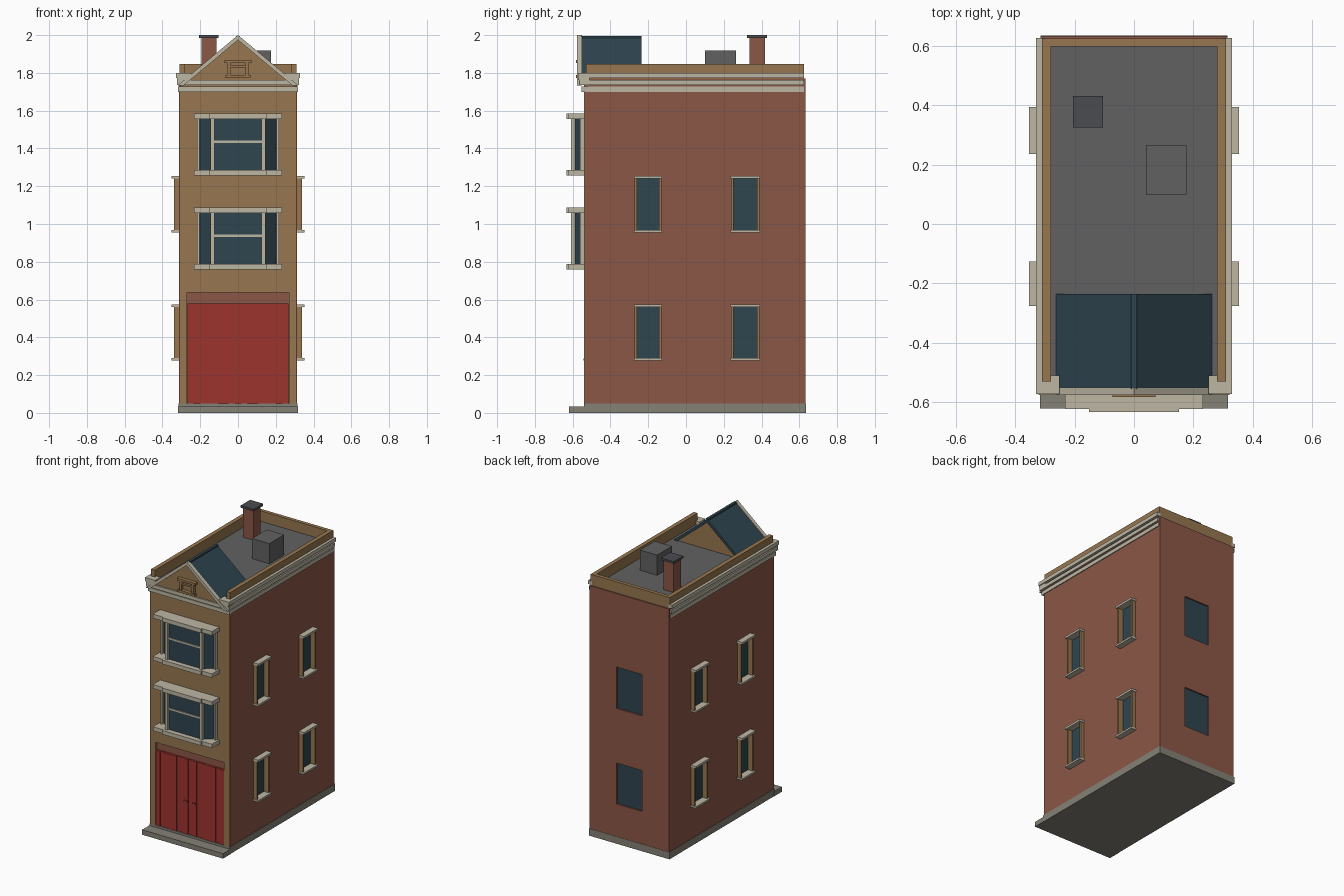
import bpy, bmesh

cube = bpy.data.objects.get("Cube")
if cube:
    bpy.data.objects.remove(cube, do_unlink=True)


def material(name, rgb):
    m = bpy.data.materials.new(name)
    m.use_nodes = True
    m.diffuse_color = (*rgb, 1)
    m.node_tree.nodes["Principled BSDF"].inputs["Base Color"].default_value = (*rgb, 1)
    return m


brick = material("brick", (0.26, 0.095, 0.062))
tan = material("tan plaster", (0.31, 0.185, 0.08))
cream = material("cream stone", (0.51, 0.47, 0.37))
stone = material("grey stone", (0.23, 0.22, 0.18))
grey = material("roof grey", (0.12, 0.12, 0.12))
dark = material("dark cap", (0.07, 0.072, 0.08))
slate = material("slate blue", (0.028, 0.058, 0.078))
red = material("door red", (0.34, 0.033, 0.028))


def finish(name, bm, mat):
    bmesh.ops.recalc_face_normals(bm, faces=bm.faces)
    me = bpy.data.meshes.new(name)
    bm.to_mesh(me)
    bm.free()
    me.materials.append(mat)
    ob = bpy.data.objects.new(name, me)
    bpy.context.collection.objects.link(ob)
    return ob


def add_box(bm, x, y, z):
    verts = bmesh.ops.create_cube(bm, size=1)["verts"]
    for v in verts:
        v.co = [r[0] if c < 0 else r[1] for c, r in zip(v.co, (x, y, z))]


def boxes(name, mat, *ranges):
    bm = bmesh.new()
    for r in ranges:
        add_box(bm, *r)
    return finish(name, bm, mat)


def prism(name, mat, pts, a, b, upright=False):
    """Extrude a profile: xy along z, or xz along y when upright."""
    bm = bmesh.new()
    place = (lambda p, t: (p[0], t, p[1])) if upright else (lambda p, t: (p[0], p[1], t))
    face = bm.faces.new([bm.verts.new(place(p, a)) for p in pts])
    ext = bmesh.ops.extrude_face_region(bm, geom=[face])["geom"]
    for v in ext:
        if isinstance(v, bmesh.types.BMVert):
            v.co[1 if upright else 2] = b
    return finish(name, bm, mat)


def mx(r):
    """Mirror an x range."""
    return (-r[1], -r[0])


def both(x, y, z):
    return (x, y, z), (mx(x), y, z)


# Base and front step
boxes("base", stone, ((-.315, .315), (-.54, .635), (0, .05)))
boxes("front_step", stone, ((-.317, .317), (-.62, -.53), (0, .035)))

# Brick body with window recesses
body = boxes("brick_body", brick, ((-.312, .312), (-.52, .633), (.045, 1.77)))
floors = ((.28, .57), (.957, 1.25))
columns = ((-.268, -.135), (.243, .385))
cuts = []
for z in floors:
    cuts.append(((-.1, .1), (.62, .7), z))
    for y in columns:
        cuts += both((.3, .4), y, z)
cutter = boxes("window_cutter", brick, *cuts)
cutter.hide_render = True
mod = body.modifiers.new("recesses", "BOOLEAN")
mod.object = cutter
mod.solver = "EXACT"
bpy.context.view_layer.objects.active = body
bpy.ops.object.modifier_apply(modifier=mod.name)
bpy.data.objects.remove(cutter, do_unlink=True)

# Side and back windows
for floor, (z0, z1) in zip(("lower", "upper"), floors):
    boxes(floor + "_back_glass", slate, ((-.1, .1), (.615, .623), (z0, z1)))
    for place, (y0, y1) in zip(("front", "rear"), columns):
        name = f"{floor}_{place}_side_window"
        boxes(name + "_glass", slate, *both((.296, .304), (y0, y1), (z0, z1)))
        boxes(name + "_jambs", tan,
              *both((.298, .34), (y0 - .004, y0 + .008), (z0, z1)),
              *both((.298, .34), (y1 - .008, y1 + .004), (z0, z1)))
        boxes(name + "_sill_and_head", cream,
              *both((.298, .353), (y0 - .008, y1 + .008), (z0 - .003, z0 + .01)),
              *both((.298, .353), (y0 - .008, y1 + .008), (z1 - .01, z1 + .005)))

# Front facade around the door opening
boxes("front_facade", tan,
      *both((.27, .306), (-.54, -.515), (.05, .637)),
      ((-.306, .306), (-.54, -.515), (.637, 1.77)))
boxes("brick_corner_edges", brick, *both((.306, .313), (-.535, -.515), (.05, 1.72)))

# Folding doors with raised battens and handles
boxes("garage_door", red, ((-.268, .268), (-.53, -.515), (.04, .58)))
battens = []
for x in ((.235, .268), (.105, .2), (.015, .05)):
    battens += both(x, (-.537, -.525), (.04, .58))
boxes("door_battens", red, *battens)
boxes("door_handles", red, *both((.02, .045), (-.543, -.53), (.278, .288)))

# Bay windows
bay = [(-.212, -.53), (-.135, -.597), (.135, -.597), (.212, -.53)]
for floor, z in (("lower", .76), ("upper", 1.258)):
    lo, hi = z + .025, z + .302
    prism(floor + "_bay_glass", slate, bay, lo, hi)
    boxes(floor + "_bay_frame", cream,
          *both((.124, .145), (-.61, -.588), (lo, hi)),
          *both((.205, .217), (-.56, -.53), (lo, hi)),
          ((-.125, .125), (-.604, -.59), (z + .172, z + .184)))
    for part, a, b in (("sill", z, lo + .003), ("head", hi - .003, hi + .026)):
        boxes(f"{floor}_bay_{part}", cream,
              ((-.232, .232), (-.622, -.53), (a, b)),
              ((-.152, .152), (-.632, -.6), (a, b)))

# Stepped cornice along the front and sides
for i, (x, y, z0, z1) in enumerate(((.318, -.552, 1.7, 1.727),
                                    (.324, -.565, 1.737, 1.762),
                                    (.329, -.572, 1.774, 1.8))):
    parts = list(both((.3, x), (y, .625), (z0, z1)))
    if i < 2:
        parts.append(((-x, x), (y, -.52), (z0, z1)))
    boxes(f"cornice_band_{i + 1}", cream, *parts)
boxes("gable_foot_blocks", cream, *both((.25, .322), (-.572, -.51), (1.762, 1.8)))

# Flat roof and parapet
boxes("roof_deck", grey, ((-.285, .285), (-.53, .605), (1.762, 1.775)))
boxes("parapet", tan,
      *both((.28, .31), (-.53, .624), (1.765, 1.848)),
      ((-.28, .28), (.598, .624), (1.765, 1.848)))

# Front gable with pitched roof
prism("gable_roof", slate,
      [(-.28, 1.76), (0, 1.992), (.28, 1.76), (.25, 1.76), (0, 1.967), (-.25, 1.76)],
      -.555, -.235, True)
prism("gable_wall", tan, [(-.275, 1.755), (0, 1.982), (.275, 1.755)], -.556, -.243, True)
boxes("gable_ridge", slate, ((-.01, .01), (-.555, -.235), (1.98, 1.995)))
prism("gable_rake_trim", cream,
      [(-.322, 1.732), (0, 2), (.322, 1.732), (.29, 1.732), (0, 1.974), (-.29, 1.732)],
      -.576, -.55, True)

# Small window ornament in the gable
boxes("gable_ornament", tan,
      ((-.072, .072), (-.582, -.55), (1.852, 1.868)),
      ((-.05, .05), (-.576, -.55), (1.828, 1.84)),
      *both((.04, .056), (-.576, -.55), (1.785, 1.855)),
      ((-.066, .066), (-.582, -.55), (1.772, 1.788)))

# Chimney and roof box
boxes("chimney", brick, ((-.194, -.115), (.335, .418), (1.765, 1.988)))
boxes("chimney_cap", dark, ((-.206, -.104), (.324, .43), (1.985, 2)))
boxes("roof_box", grey, ((.04, .176), (.1, .265), (1.765, 1.918)))
